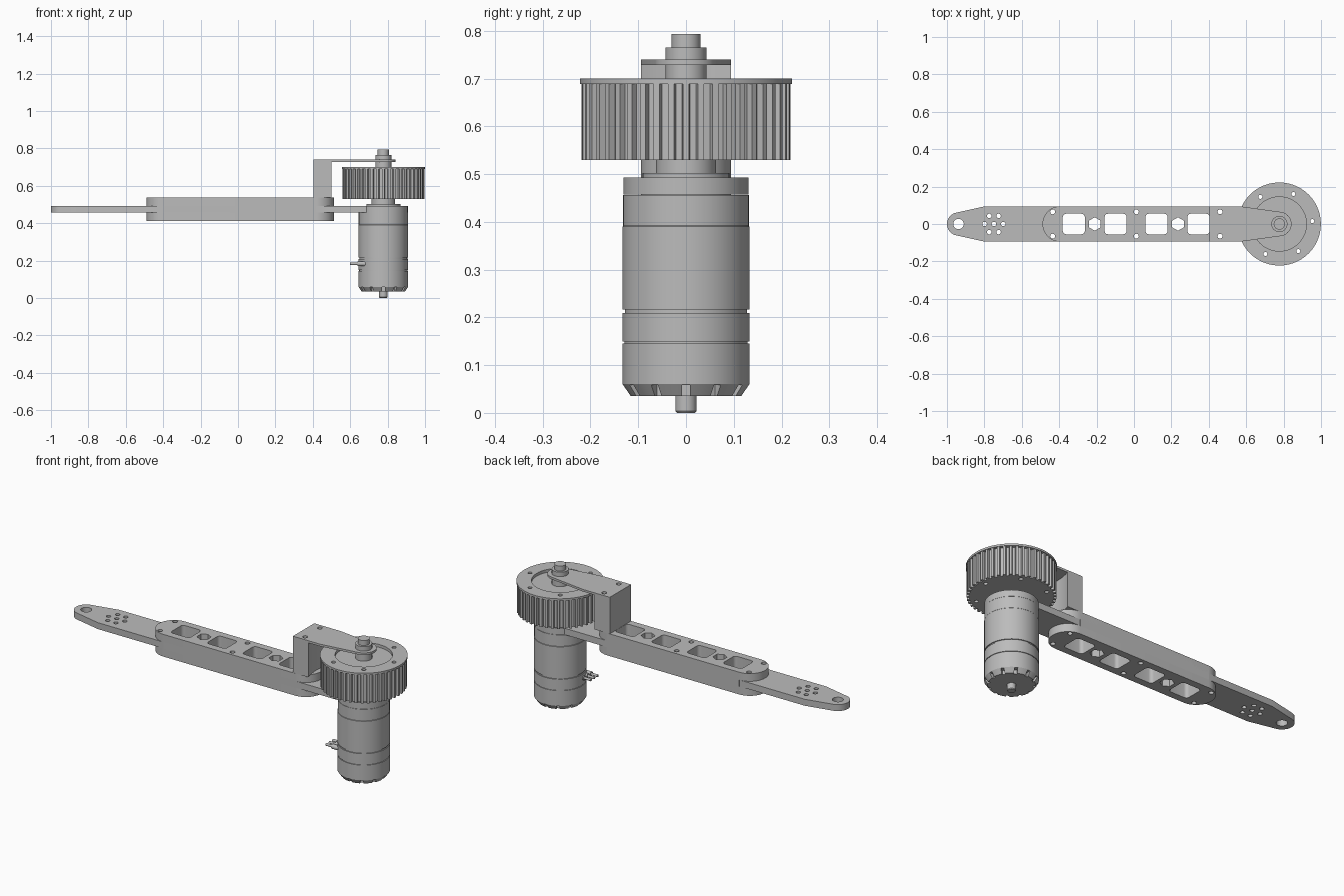
import bpy, bmesh
from math import pi, sin, cos, radians, asin
from mathutils import Matrix, Vector

old = bpy.data.objects.get("Cube")
if old:
    bpy.data.objects.remove(old, do_unlink=True)

grey = bpy.data.materials.new("plain grey")
grey.use_nodes = True
grey.diffuse_color = (0.5, 0.5, 0.5, 1)
grey.node_tree.nodes["Principled BSDF"].inputs["Base Color"].default_value = (0.5, 0.5, 0.5, 1)

AXIS = 0.777      # x of the motor and pulley axis
HALF = 0.094      # half width of the arm
parts = []


def add_object(name, mesh):
    obj = bpy.data.objects.new(name, mesh)
    bpy.context.collection.objects.link(obj)
    mesh.materials.clear()
    mesh.materials.append(grey)
    parts.append(obj)
    return obj


def arc(x, y, r, a0, a1, n):
    """Points on an arc, both ends included, angles in degrees."""
    steps = [radians(a0 + (a1 - a0) * i / n) for i in range(n + 1)]
    return [(x + r * cos(a), y + r * sin(a)) for a in steps]


def circle(x, y, r, n=20, turn=0):
    return arc(x, y, r, turn, turn + 360, n)[:-1]


def rounded_rect(x, y, w, h, r):
    pts = []
    for k, (sx, sy) in enumerate([(1, 1), (-1, 1), (-1, -1), (1, -1)]):
        pts += arc(x + sx * (w / 2 - r), y + sy * (h / 2 - r), r, 90 * k, 90 * k + 90, 5)
    return pts


def slab(name, outline, holes, z0, z1):
    """Flat outline with holes, extruded between two heights."""
    curve = bpy.data.curves.new(name, "CURVE")
    curve.dimensions = "2D"
    curve.fill_mode = "BOTH"
    curve.extrude = (z1 - z0) / 2
    for loop in [outline] + holes:
        spline = curve.splines.new("POLY")
        spline.points.add(len(loop) - 1)
        for p, (x, y) in zip(spline.points, loop):
            p.co = (x, y, 0, 1)
        spline.use_cyclic_u = True
    temp = bpy.data.objects.new(name, curve)
    bpy.context.collection.objects.link(temp)
    bpy.context.view_layer.update()
    mesh = bpy.data.meshes.new_from_object(temp.evaluated_get(bpy.context.evaluated_depsgraph_get()))
    bpy.data.objects.remove(temp, do_unlink=True)
    bm = bmesh.new()
    bm.from_mesh(mesh)
    bmesh.ops.remove_doubles(bm, verts=bm.verts, dist=1e-5)
    bmesh.ops.translate(bm, verts=bm.verts, vec=(0, 0, (z0 + z1) / 2))
    bmesh.ops.recalc_face_normals(bm, faces=bm.faces)
    bm.to_mesh(mesh)
    bm.free()
    return add_object(name, mesh)


def lathe(name, profile, n=64):
    """Turn (radius, z) points about the motor axis."""
    bm = bmesh.new()
    rings = [[bm.verts.new((x, y, z)) for x, y in circle(AXIS, 0, r, n)] for r, z in profile]
    for a, b in zip(rings, rings[1:]):
        for i in range(n):
            j = (i + 1) % n
            bm.faces.new((a[i], a[j], b[j], b[i]))
    bm.faces.new(rings[0][::-1])
    bm.faces.new(rings[-1])
    bmesh.ops.recalc_face_normals(bm, faces=bm.faces)
    mesh = bpy.data.meshes.new(name)
    bm.to_mesh(mesh)
    bm.free()
    return add_object(name, mesh)


# Long arm plate: tapered tip at one end, motor disc at the other
disc = 0.131
meet = 180 - asin(HALF / disc) * 180 / pi
outline = arc(-0.938, 0, 0.062, 105, 255, 20)
outline += [(-0.8, -HALF)] + arc(AXIS, 0, disc, -meet, meet, 48) + [(-0.8, HALF)]
cluster = [circle(-0.749, 0, 0.012)]
cluster += [circle(-0.749 + x, y, 0.012) for x, y in circle(0, 0, 0.05, 6)]
bolts = [circle(x, y, 0.013) for x in (-0.435, 0.0125, 0.46) for y in (-0.065, 0.065)]
windows = [rounded_rect(x, 0, 0.118, 0.11, 0.018) for x in (-0.322, -0.098, 0.121, 0.345)]
windows += [circle(x, 0, 0.036, 6, 30) for x in (-0.21, 0.235)]
slab("arm_plate", outline, [circle(-0.938, 0, 0.028, 24)] + cluster + bolts + windows, 0.457, 0.493)

# Clamp blocks above and below the plate
w = HALF + 0.0005
stadium = arc(-0.395, 0, w, 90, 270, 28) + arc(0.42, 0, w, -90, 90, 28)
slab("upper_clamp", stadium, bolts + windows, 0.493, 0.536)
slab("lower_clamp", stadium, bolts + windows, 0.412, 0.457)
slab("clamp_wall", [(-0.395, -w), (0.42, -w), (0.42, -w + 0.002), (-0.395, -w + 0.002)], [], 0.412, 0.536)
slab("clamp_wall_back", [(-0.395, w), (0.42, w), (0.42, w - 0.002), (-0.395, w - 0.002)], [], 0.412, 0.536)

# Bracket block with a hollow face clearing the pulley, and its top strap
clear = 0.292
spread = asin(HALF / clear) * 180 / pi
post = [(0.405, HALF), (0.405, -HALF)] + arc(AXIS, 0, clear, 180 + spread, 180 - spread, 16)
slab("bracket_post", post, bolts[4:], 0.536, 0.728)
strap = [(0.405, HALF), (0.405, -HALF), (0.57, -HALF)] + arc(AXIS, 0, 0.065, -80, 80, 24) + [(0.57, HALF)]
slab("bracket_strap", strap, bolts[4:], 0.728, 0.74)

# Toothed pulley
teeth = 44
gear = []
for i in range(teeth):
    for r, f in ((0.204, -0.27), (0.219, -0.2), (0.219, 0.2), (0.204, 0.27)):
        a = 2 * pi * (i + f) / teeth
        gear.append((AXIS + r * cos(a), r * sin(a)))
screws = [circle(AXIS + x, y, 0.011, 14) for x, y in circle(0, 0, 0.177, 6, 5)]
slab("pulley_teeth", gear, screws + [circle(AXIS, 0, 0.145, 64)], 0.53, 0.689)
slab("pulley_flange", circle(AXIS, 0, 0.222, 80), screws + [circle(AXIS, 0, 0.145, 64)], 0.689, 0.7)
lathe("pulley_web", [(0.145, 0.53), (0.145, 0.684)])

# Axle, collars and bearing seat
lathe("axle_collar", [(0.043, 0.68), (0.043, 0.765), (0.03, 0.765), (0.03, 0.793)], 40)
lathe("bearing_seat", [(0.091, 0.49), (0.091, 0.502), (0.063, 0.502), (0.063, 0.532)], 48)

# Motor housing with shallow grooves
motor = lathe("motor_housing", [
    (0.116, 0.035), (0.133, 0.06), (0.133, 0.145), (0.129, 0.145), (0.129, 0.149),
    (0.133, 0.149), (0.133, 0.209), (0.128, 0.209), (0.128, 0.217), (0.133, 0.217),
    (0.133, 0.39), (0.1315, 0.392), (0.1315, 0.456)])
lathe("motor_tail_shaft", [(0.019, 0), (0.022, 0.004), (0.022, 0.05)], 32)

# Vent notches round the motor's lower rim
bm = bmesh.new()
for i in range(12):
    turn = Matrix.Rotation(2 * pi * i / 12, 4, "Z")
    place = Matrix.Translation((AXIS, 0, 0.04)) @ turn @ Matrix.Translation((0.125, 0, 0))
    bmesh.ops.create_cube(bm, size=1, matrix=place @ Matrix.Diagonal((0.036, 0.016, 0.036, 1)))
mesh = bpy.data.meshes.new("notch_cutter")
bm.to_mesh(mesh)
bm.free()
cutter = bpy.data.objects.new("notch_cutter", mesh)
bpy.context.collection.objects.link(cutter)
cutter.hide_render = True
mod = motor.modifiers.new("notches", "BOOLEAN")
mod.object = cutter
mod.solver = "EXACT"
bpy.context.view_layer.objects.active = motor
bpy.ops.object.modifier_apply(modifier=mod.name)
bpy.data.objects.remove(cutter, do_unlink=True)

# Three motor leads
for i, y in enumerate((-0.02, -0.05, -0.08)):
    bm = bmesh.new()
    lie = Matrix.Translation((0.65, y, 0.183)) @ Matrix.Rotation(pi / 2, 4, "Y")
    bmesh.ops.create_cone(bm, cap_ends=True, segments=12, radius1=0.007, radius2=0.007, depth=0.1, matrix=lie)
    sleeve = lie @ Matrix.Translation((0, 0, 0.025))
    bmesh.ops.create_cone(bm, cap_ends=True, segments=16, radius1=0.013, radius2=0.013, depth=0.07, matrix=sleeve)
    mesh = bpy.data.meshes.new("motor_lead")
    bm.to_mesh(mesh)
    bm.free()
    add_object("motor_lead_%d" % (i + 1), mesh)

# Smooth round walls, keep edges sharp
bpy.ops.object.select_all(action="DESELECT")
for obj in parts:
    obj.select_set(True)
bpy.context.view_layer.objects.active = motor
bpy.ops.object.shade_smooth_by_angle(angle=radians(32))
